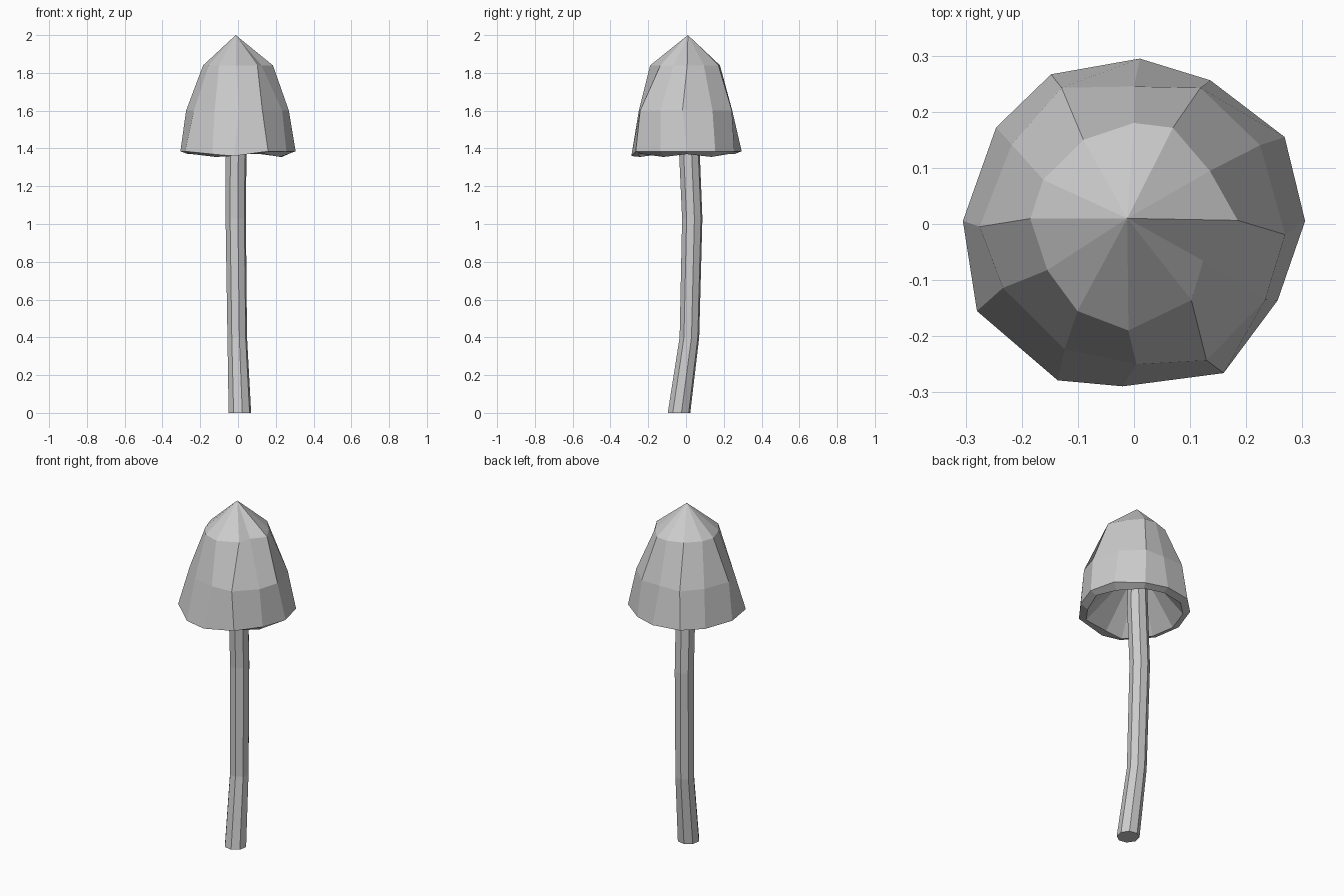
import bpy
import bmesh
from math import cos, sin, radians
from mathutils import Vector

if "Cube" in bpy.data.objects:
    bpy.data.objects.remove(bpy.data.objects["Cube"], do_unlink=True)

grey = bpy.data.materials.new("plain grey")
grey.use_nodes = True
tint = (0.6, 0.6, 0.6, 1)
grey.diffuse_color = tint
grey.node_tree.nodes["Principled BSDF"].inputs["Base Color"].default_value = tint


def ring(bm, centre, radii, heights, twists):
    """Add one uneven ring of vertices; radii are in hundredths."""
    count = len(radii)
    verts = []
    for i in range(count):
        angle = radians(360 * i / count + twists[i])
        r = radii[i] / 100
        verts.append(bm.verts.new((centre[0] + r * cos(angle),
                                   centre[1] + r * sin(angle), heights[i])))
    return verts


def bridge(bm, lower, upper):
    """Join two rings with a band of quads."""
    n = len(lower)
    for i in range(n):
        j = (i + 1) % n
        bm.faces.new((lower[i], lower[j], upper[j], upper[i]))


def fan(bm, loop, tip):
    """Close a ring to a point."""
    for i in range(len(loop)):
        bm.faces.new((loop[i], loop[(i + 1) % len(loop)], tip))


def finish(bm, name):
    bmesh.ops.recalc_face_normals(bm, faces=bm.faces)
    mesh = bpy.data.meshes.new(name)
    bm.to_mesh(mesh)
    bm.free()
    mesh.materials.append(grey)
    bpy.context.collection.objects.link(bpy.data.objects.new(name, mesh))


# Cap: faceted bell with a pointed top, a turned-under lip and a hollow inside
SIDES = 12
rim_radii = [30.5, 31, 29, 29.5, 30.5, 30, 30.5, 32, 31, 29, 31, 29]
rim_twist = [1, 0, 2, -2, -1, -5, -1, -1, 4, -4, 1, 2]
mid_radii = [27, 26.5, 27, 24.5, 27.5, 26, 27.5, 26, 25.5, 25, 27.5, 27]
mid_twist = [-4, 2, 4, 0, -2, -3, 1, -4, 1, 1, -2, 0]
top_radii = [18.5, 16.5, 18.5, 18, 17.5, 18, 18.5, 17.5, 18.5, 19, 17, 14]
top_twist = [2, 5, 8, 0, 1, 4, -3, -2, -3, -3, 7, 2]

rim_heights = [1.385] * SIDES
rim_heights[8:10] = [1.37, 1.36]
lip_heights = [1.37] * SIDES
for dip in (1, 8, 11):
    lip_heights[dip] = 1.355

bm = bmesh.new()
centre = (0, 0)
gills = ring(bm, (-0.01, 0.02), [5] * SIDES, [1.6] * SIDES, rim_twist)
lip = ring(bm, centre, [r * 0.87 for r in rim_radii], lip_heights, rim_twist)
rim = ring(bm, centre, rim_radii, rim_heights, rim_twist)
mid = ring(bm, centre, mid_radii, [1.6] * SIDES, mid_twist)
top = ring(bm, centre, top_radii, [1.84] * SIDES, top_twist)
for lower, upper in ((gills, lip), (lip, rim), (rim, mid), (mid, top)):
    bridge(bm, lower, upper)
fan(bm, top, bm.verts.new((-0.012, 0.01, 2)))
fan(bm, gills, bm.verts.new((-0.01, 0.02, 1.62)))
finish(bm, "mushroom_cap")

# Stem: eight-sided stalk that leans back and then straightens
bm = bmesh.new()
path = [(Vector((0.01, -0.037, 0)), 6.1), (Vector((-0.004, 0.018, 0.4)), 5.3),
        (Vector((-0.012, 0.033, 1.03)), 5.5), (Vector((-0.01, 0.018, 1.38)), 5.6),
        (Vector((-0.01, 0.015, 1.61)), 5)]
stem = [ring(bm, p, [r] * 8, [p.z] * 8, [12] * 8) for p, r in path]
for lower, upper in zip(stem, stem[1:]):
    bridge(bm, lower, upper)
bm.faces.new(stem[0])
bm.faces.new(stem[-1])
finish(bm, "mushroom_stem")
